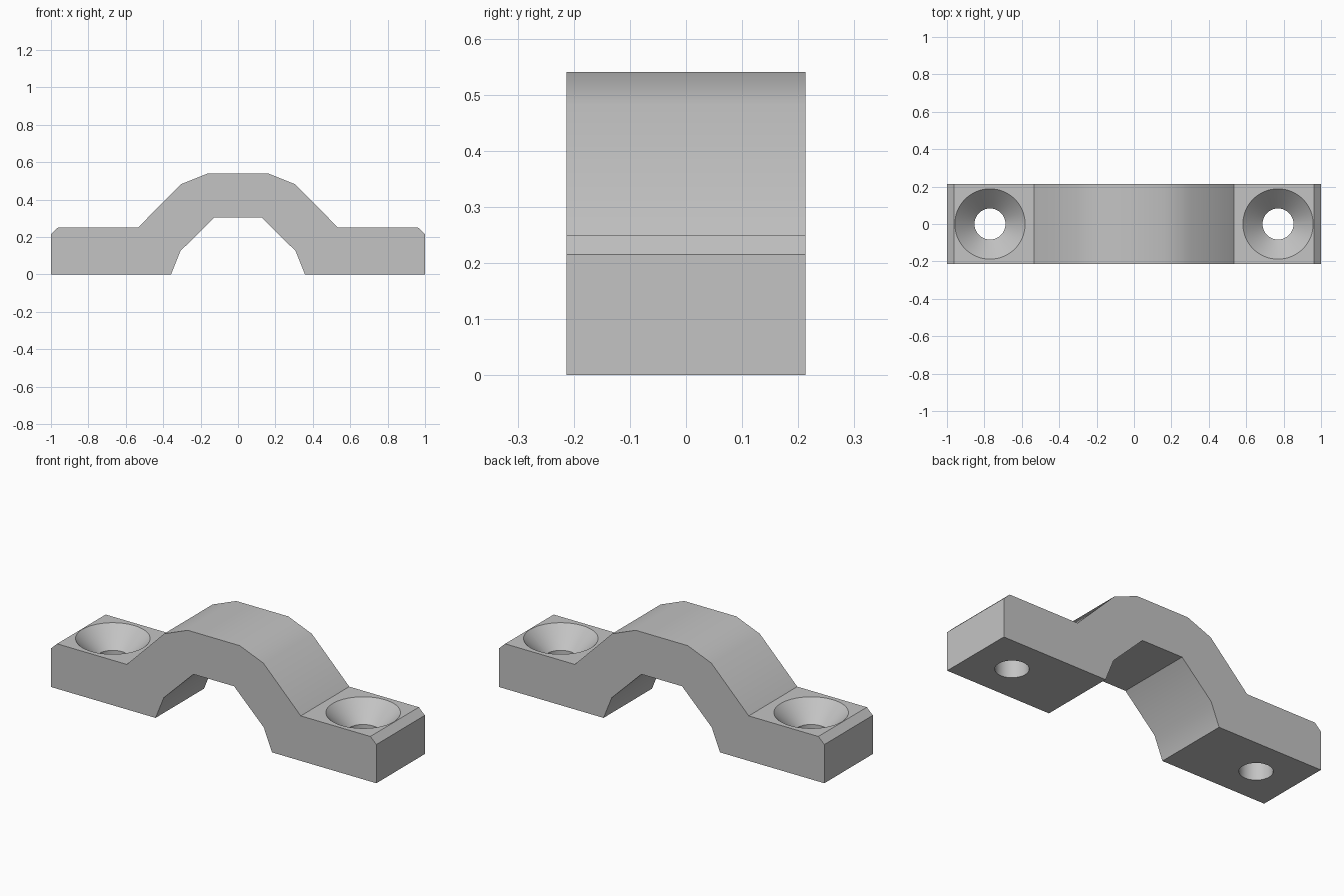
import bpy, bmesh, math

if "Cube" in bpy.data.objects:
    bpy.data.objects.remove(bpy.data.objects["Cube"], do_unlink=True)

HALF_DEPTH = 0.213
HOLE_X = 0.77

grey = bpy.data.materials.new("plain_grey")
grey.use_nodes = True
grey.diffuse_color = (0.55, 0.55, 0.55, 1)
grey.node_tree.nodes["Principled BSDF"].inputs["Base Color"].default_value = (0.55, 0.55, 0.55, 1)


def make_object(name, bm):
    bmesh.ops.recalc_face_normals(bm, faces=bm.faces)
    mesh = bpy.data.meshes.new(name)
    bm.to_mesh(mesh)
    bm.free()
    mesh.materials.append(grey)
    obj = bpy.data.objects.new(name, mesh)
    bpy.context.collection.objects.link(obj)
    return obj


# Strap body: mirrored half profile, extruded along y
outer = [(1, 0), (1, 0.215), (0.963, 0.25), (0.535, 0.25), (0.305, 0.482), (0.16, 0.54)]
inner = [(0.125, 0.305), (0.308, 0.125), (0.358, 0)]
mirror = lambda pts: [(-x, z) for x, z in reversed(pts)]
profile = outer + mirror(outer) + mirror(inner) + inner
bm = bmesh.new()
face = bm.faces.new([bm.verts.new((x, -HALF_DEPTH, z)) for x, z in profile])
result = bmesh.ops.extrude_face_region(bm, geom=[face])
moved = [v for v in result["geom"] if isinstance(v, bmesh.types.BMVert)]
bmesh.ops.translate(bm, verts=moved, vec=(0, 2 * HALF_DEPTH, 0))
strap = make_object("saddle_clamp", bm)


# Countersunk screw hole: revolved 45 degree cone over a straight shaft
def screw_cutter(name, x):
    bm = bmesh.new()
    path = [(0, -0.1), (0.083, -0.1), (0.083, 0.145), (0.188, 0.25), (0.188, 0.35), (0, 0.35)]
    verts = [bm.verts.new((x + r, 0, z)) for r, z in path]
    edges = [bm.edges.new(pair) for pair in zip(verts, verts[1:])]
    bmesh.ops.spin(bm, geom=verts + edges, cent=(x, 0, 0), axis=(0, 0, 1),
                   angle=math.tau, steps=64)
    bmesh.ops.remove_doubles(bm, verts=bm.verts, dist=0.0001)
    cutter = make_object(name, bm)
    cutter.hide_render = True
    return cutter


bpy.context.view_layer.objects.active = strap
for name, side in (("left_hole_cutter", 1), ("right_hole_cutter", -1)):
    cutter = screw_cutter(name, side * HOLE_X)
    mod = strap.modifiers.new("screw_hole", "BOOLEAN")
    mod.operation = "DIFFERENCE"
    mod.solver = "EXACT"
    mod.object = cutter
    bpy.ops.object.modifier_apply(modifier=mod.name)
    bpy.data.objects.remove(cutter, do_unlink=True)

# Smooth rounded faces, keep hard corners sharp
bpy.ops.object.select_all(action="DESELECT")
strap.select_set(True)
bpy.ops.object.shade_smooth_by_angle(angle=math.radians(30))
